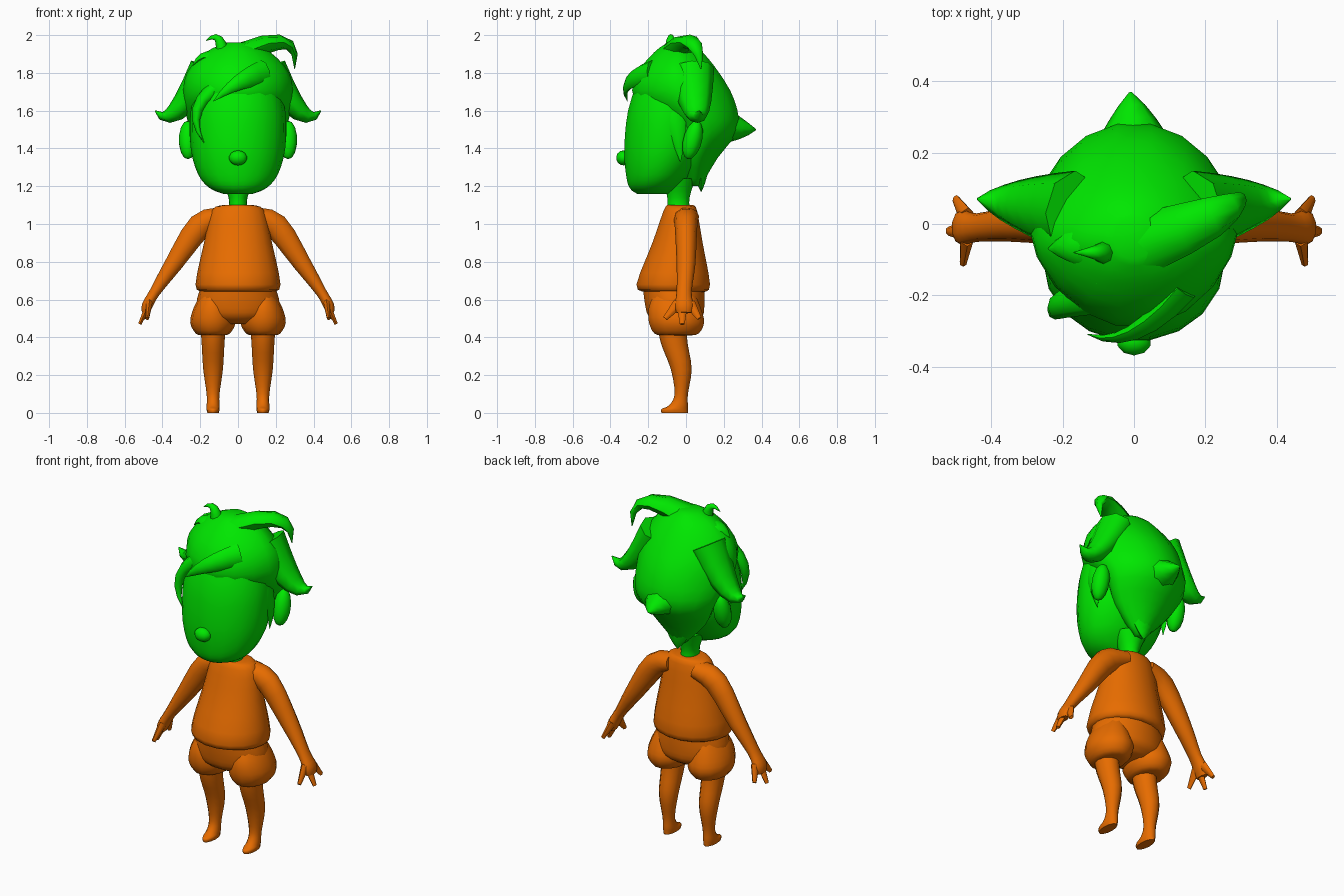
import bpy, bmesh, math
from mathutils import Vector

cube = bpy.data.objects.get("Cube")
if cube:
    bpy.data.objects.remove(cube)


def material(name, rgb):
    made = bpy.data.materials.new(name)
    made.use_nodes = True
    made.diffuse_color = (*rgb, 1)
    made.node_tree.nodes["Principled BSDF"].inputs["Base Color"].default_value = (*rgb, 1)
    return made


GREEN = material("bright green", (0, .8, 0))
ORANGE = material("orange", (.8, .15, 0))
ACROSS, DEEP = (1, 0, 0), (0, 1, 0)


def spline(keys, steps=3):
    """Smoothly interpolate between key tuples, passing through each one."""
    result = []
    last = len(keys) - 1
    for i in range(last):
        before, start, end, after = (keys[max(0, min(last, i + k))] for k in (-1, 0, 1, 2))
        for step in range(steps):
            t = step / steps
            ease = t * t * (3 - 2 * t)
            leave, arrive = t * (1 - t) ** 2 / 2, t * t * (t - 1) / 2
            result.append(tuple(b + (c - b) * ease + (c - a) * leave + (d - b) * arrive
                                for a, b, c, d in zip(before, start, end, after)))
    return result + [keys[-1]]


def skin(name, rings, colour):
    """Bridge equal point rings into a closed, smooth object."""
    bm = bmesh.new()
    loops = [[bm.verts.new(point) for point in ring] for ring in rings]
    for low, high in zip(loops, loops[1:]):
        for i in range(len(low)):
            bm.faces.new((low[i - 1], low[i], high[i], high[i - 1]))
    bm.faces.new(loops[0])
    bm.faces.new(loops[-1])
    bmesh.ops.recalc_face_normals(bm, faces=bm.faces)
    mesh = bpy.data.meshes.new(name)
    bm.to_mesh(mesh)
    bm.free()
    mesh.materials.append(colour)
    part = bpy.data.objects.new(name, mesh)
    bpy.context.collection.objects.link(part)
    bpy.ops.object.select_all(action="DESELECT")
    part.select_set(True)
    bpy.context.view_layer.objects.active = part
    bpy.ops.object.shade_smooth_by_angle(angle=math.radians(60))


def circle(sides):
    return [(math.cos(math.tau * k / sides), math.sin(math.tau * k / sides)) for k in range(sides)]


def stack(name, colour, keys, x=0, sides=18, pinch=1):
    """Horizontal ovals from keys of (height, half width, front, back); pinch narrows front and back."""
    skin(name, [[(x + half * c, (front + back) / 2 + (back - front) / 2 * math.copysign(abs(s) ** pinch, s), z)
                 for c, s in circle(sides)] for z, half, front, back in spline(keys)], colour)


def tube(name, colour, stations, side=DEEP, sides=8):
    """Ovals square to a path; stations are (x, y, z, radius along side, other radius)."""
    points = [Vector(station[:3]) for station in stations]
    rings = []
    for i, point in enumerate(points):
        along = (points[min(i + 1, len(points) - 1)] - points[max(i - 1, 0)]).normalized()
        u = Vector(side)
        u = (u - along * u.dot(along)).normalized()
        v = along.cross(u)
        wide, thick = stations[i][3:]
        rings.append([point + u * wide * c + v * thick * s for c, s in circle(sides)])
    skin(name, rings, colour)


def lock(name, start, bend, tip, wide, thick, side=DEEP, steps=6):
    """Tuft of hair that bends once and tapers to a point."""
    start, bend, tip = Vector(start), Vector(bend), Vector(tip)
    stations = []
    for step in range(steps + 1):
        t = step / steps
        point = start.lerp(bend, t).lerp(bend.lerp(tip, t), t)
        taper = max(1 - t, .01) ** .8
        stations.append((*point, wide * taper, thick * taper))
    tube(name, GREEN, stations, side)


def ball(name, centre, size, tilt=0):
    bpy.ops.mesh.primitive_uv_sphere_add(segments=10, ring_count=7, location=centre, rotation=(tilt, 0, 0))
    part = bpy.context.object
    part.name = name
    part.scale = size
    part.data.materials.append(GREEN)
    bpy.ops.object.shade_smooth()


# Face and neck
stack("head", GREEN, [(1.16, .08, -.26, -.09), (1.19, .15, -.3, -.05), (1.26, .21, -.32, .02),
                      (1.4, .25, -.33, .1), (1.6, .25, -.31, .12), (1.78, .2, -.25, .08)])
stack("neck", GREEN, [(1.08, .05, -.1, .02), (1.14, .05, -.1, .02), (1.24, .09, -.12, .05)])
ball("nose", (0, -.33, 1.35), (.05, .04, .04))

# Hair over the crown and the back of the head
stack("hair_cap", GREEN, [(1.2, .03, .02, .08), (1.35, .17, -.05, .17), (1.5, .25, -.1, .28),
                          (1.66, .29, -.28, .26), (1.8, .27, -.26, .18), (1.91, .17, -.17, .09),
                          (1.96, .06, -.1, .02)], pinch=1.3)
lock("back_spike", (0, .12, 1.54), (0, .26, 1.5), (-.01, .37, 1.5), .16, .13, ACROSS)
lock("nape_lock", (0, .07, 1.35), (0, .08, 1.25), (0, .08, 1.17), .12, .06, ACROSS)

# Tufts on top and over the forehead
lock("top_curl", (-.1, -.1, 1.83), (.34, .05, 2.1), (.3, .08, 1.82), .1, .07)
lock("small_curl", (-.08, -.08, 1.86), (-.08, -.08, 2.04), (-.17, -.08, 1.97), .04, .04)
lock("crown_lock", (-.06, -.05, 1.83), (-.17, -.06, 1.93), (-.24, -.07, 1.84), .1, .06)
lock("fringe_swoop", (.14, -.18, 1.8), (0, -.36, 1.77), (-.13, -.31, 1.65), .04, .07)
lock("temple_lock", (-.08, -.19, 1.74), (-.3, -.24, 1.62), (-.18, -.26, 1.43), .06, .05)

# Paired parts
for sign, label in ((1, "left_"), (-1, "right_")):
    # Ear with the hair around it
    ball(label + "ear", (sign * .265, .035, 1.445), (.05, .05, .105), -.25)
    lock(label + "side_spike", (sign * .17, .03, 1.82), (sign * .35, .06, 1.48), (sign * .44, .07, 1.6), .12, .09)
    lock(label + "sideburn", (sign * .21, -.08, 1.62), (sign * .26, -.04, 1.5), (sign * .23, -.03, 1.33), .08, .03)

    # Arm from shoulder to palm, with three fingers
    arm = [(.08, 0, 1.04, .07, .05), (.2, 0, .99, .06, .07), (.34, 0, .79, .05, .05),
           (.44, -.01, .64, .04, .03), (.48, -.01, .57, .05, .03), (.49, -.01, .53, .04, .02)]
    tube(label + "arm", ORANGE, [(sign * x, *rest) for x, *rest in spline(arm)], sides=10)
    for finger, knuckle, tip in (("thumb", -.04, (.48, -.11, .5)),
                                 ("middle_finger", -.02, (.52, -.02, .47)),
                                 ("back_finger", .02, (.5, .07, .5))):
        x, y, z = tip
        tube(label + finger, ORANGE, [(sign * .47, knuckle, .58, .03, .02), (sign * x, y, z, .013, .01)], sides=6)

    # Puffy shorts leg, bare leg and foot
    stack(label + "shorts_leg", ORANGE, [(.63, .06, -.17, .05), (.56, .1, -.2, .08), (.48, .12, -.2, .1),
                                         (.42, .09, -.17, .07), (.41, .05, -.12, .02)], sign * .133, 14)
    stack(label + "leg", ORANGE, [(.45, .066, -.15, 0), (.36, .06, -.13, .01), (.23, .052, -.08, .03),
                                  (.1, .034, -.06, .01), (.04, .034, -.09, .01), (.02, .035, -.13, .01),
                                  (0, .03, -.13, .01)], sign * .132, 12)

# Shirt and hips
stack("shirt", ORANGE, [(1.1, .08, -.1, .04), (1.07, .14, -.12, .06), (.9, .18, -.18, .09),
                        (.68, .225, -.265, .13), (.64, .19, -.22, .1)])
stack("shorts_hips", ORANGE, [(.66, .2, -.23, .1), (.58, .22, -.22, .1), (.51, .2, -.2, .09), (.47, .1, -.14, .04)])
